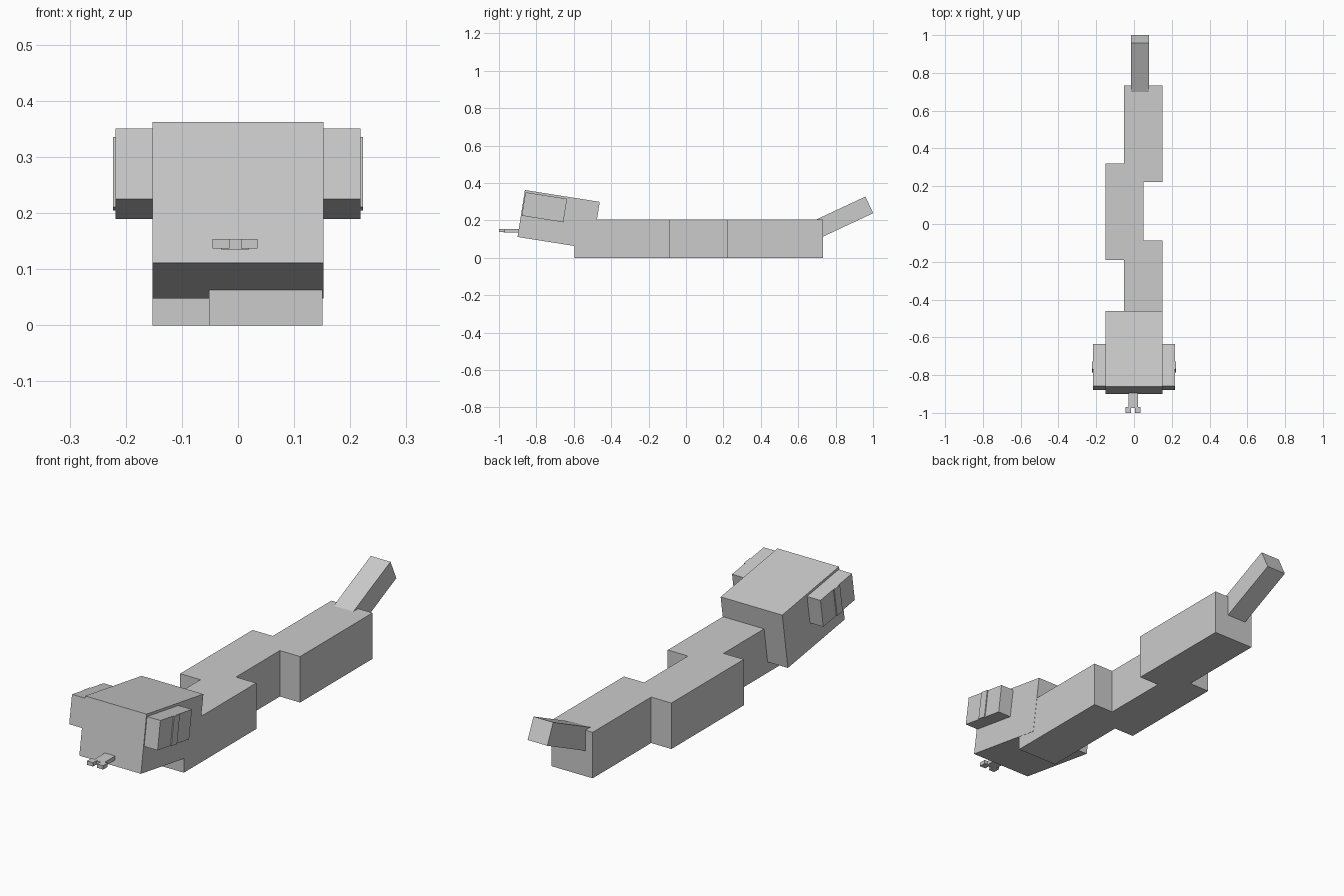
import bpy
from math import radians
from mathutils import Matrix, Vector

if "Cube" in bpy.data.objects:
    bpy.data.objects.remove(bpy.data.objects["Cube"])


def block(name, centre, size, tilt=0):
    """Box with given centre and size, tilted about its own x axis."""
    bpy.ops.mesh.primitive_cube_add(size=1)
    ob = bpy.context.object
    ob.name = name
    ob.data.transform(Matrix.Translation(centre)
                      @ Matrix.Rotation(radians(tilt), 4, 'X')
                      @ Matrix.Diagonal((*size, 1)))
    return ob


def box(name, lo, hi):
    """Upright box between two corners."""
    lo, hi = Vector(lo), Vector(hi)
    return block(name, (lo + hi) / 2, hi - lo)


# Zigzag body segments
for i, (x, y) in enumerate([(-0.052, -0.597), (-0.152, -0.19), (-0.052, 0.222)]):
    box(f"body_segment_{i + 1}", (x, y, 0), (x + 0.203, y + 0.51, 0.205))

# Head, nose raised
HEAD_TILT = -9
block("head", (0, -0.681, 0.205), (0.304, 0.405, 0.254), HEAD_TILT)

# Eyes with thin upright pupils
for side, s in (("left", -1), ("right", 1)):
    block(f"eye_{side}", (0.179 * s, -0.757, 0.27), (0.078, 0.225, 0.127), HEAD_TILT)
    block(f"pupil_{side}", (0.1815 * s, -0.757, 0.27), (0.082, 0.04, 0.1265), HEAD_TILT)

# Forked tongue
box("tongue", (-0.03, -0.975, 0.135), (0.02, -0.86, 0.153))
for side, x in (("left", -0.045), ("right", 0.005)):
    box(f"tongue_tip_{side}", (x, -1.0, 0.137), (x + 0.03, -0.968, 0.154))

# Raised tail, root buried in the last segment
block("tail", (0.032, 0.835, 0.215), (0.097, 0.32, 0.098), 25)
